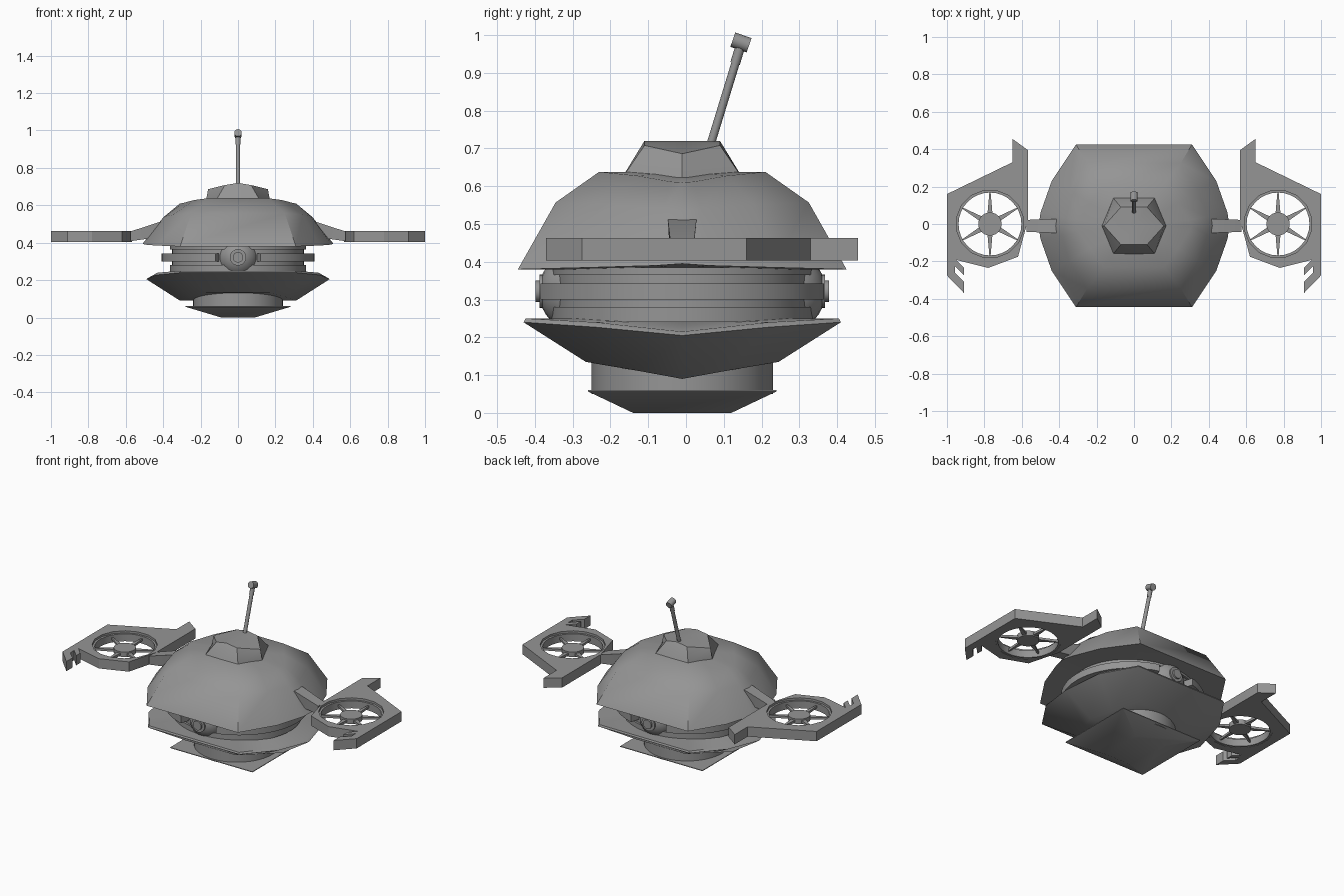
import bpy, bmesh, math
from mathutils import Matrix, Vector

if "Cube" in bpy.data.objects:
    bpy.data.objects.remove(bpy.data.objects["Cube"])

OY = -0.01  # body centre along y
grey = bpy.data.materials.new("hull grey")
grey.diffuse_color = (0.3, 0.3, 0.3, 1)
grey.use_nodes = True
grey.node_tree.nodes["Principled BSDF"].inputs["Base Color"].default_value = grey.diffuse_color


def finish(name, bm, angle=30):
    bmesh.ops.recalc_face_normals(bm, faces=bm.faces)
    me = bpy.data.meshes.new(name)
    bm.to_mesh(me)
    bm.free()
    ob = bpy.data.objects.new(name, me)
    bpy.context.collection.objects.link(ob)
    me.materials.append(grey)
    bpy.ops.object.select_all(action='DESELECT')
    ob.select_set(True)
    bpy.context.view_layer.objects.active = ob
    bpy.ops.object.shade_smooth_by_angle(angle=math.radians(angle))
    return ob


def bridge(bm, a, b):
    n = len(a)
    for i in range(n):
        bm.faces.new((a[i], a[(i + 1) % n], b[(i + 1) % n], b[i]))


def loft(name, quarters, z_bottom, z_top, angle=30):
    """Skin between rings; each ring is a quarter outline mirrored in x and y."""
    bm = bmesh.new()
    rings = []
    for q in quarters:
        pts = []
        for sx, sy, rev in ((1, -1, 0), (1, 1, 1), (-1, 1, 0), (-1, -1, 1)):
            for x, y, z in (reversed(q) if rev else q):
                p = Vector((sx * x, sy * y + OY, z))
                if all((p - o).length > 1e-5 for o in pts):
                    pts.append(p)
        rings.append([bm.verts.new(p) for p in pts])
    for a, b in zip(rings, rings[1:]):
        bridge(bm, a, b)
    for ring, z in ((rings[0], z_bottom), (rings[-1], z_top)):
        c = bm.verts.new((0, OY, z))
        for i in range(len(ring)):
            bm.faces.new((ring[i], ring[(i + 1) % len(ring)], c))
    return finish(name, bm, angle)


def lathe(name, profile, centre=(0, 0), steps=48, sx=1.0):
    """Closed radius/height profile turned around z."""
    bm = bmesh.new()
    cols = []
    for i in range(steps):
        t = 2 * math.pi * i / steps
        cols.append([bm.verts.new((centre[0] + sx * r * math.cos(t),
                                   centre[1] + r * math.sin(t), z)) for r, z in profile])
    for i in range(steps):
        bridge(bm, cols[i], cols[(i + 1) % steps])
    bmesh.ops.remove_doubles(bm, verts=bm.verts, dist=1e-5)
    return finish(name, bm)


def rod(name, a, b, r, sides=12):
    a, b = Vector(a), Vector(b)
    d = b - a
    bm = bmesh.new()
    m = Matrix.Translation((a + b) / 2) @ d.to_track_quat('Z', 'Y').to_matrix().to_4x4()
    bmesh.ops.create_cone(bm, cap_ends=True, segments=sides, radius1=r, radius2=r,
                          depth=d.length, matrix=m)
    return finish(name, bm, 35)


# Upper shell, turret, lower bowl
loft("upper_shell", [
    [(.31, .435, .38), (.44, .24, .385), (.50, .07, .39), (.51, 0, .395)],
    [(.25, .335, .557), (.345, .19, .55), (.39, .05, .54), (.40, 0, .535)],
    [(.16, .22, .638), (.235, .12, .628), (.295, .03, .612), (.31, 0, .61)],
], .38, .638, 48)
loft("turret", [
    [(0, .155, .625), (.11, .152, .625), (.175, 0, .60)],
    [(0, .15, .638), (.11, .148, .638), (.17, 0, .63)],
    [(0, .10, .72), (.07, .10, .708), (.16, 0, .686)],
], .625, .72)
loft("lower_bowl", [
    [(.17, .255, .135), (.25, .12, .112), (.31, 0, .09)],
    [(.31, .42, .24), (.44, .23, .227), (.49, 0, .205)],
    [(.305, .415, .25), (.43, .23, .24), (.475, 0, .215)],
], .09, .25, 40)

# Neck and flared square foot
lathe("neck", [(0, .05), (.24, .05), (.24, .15), (0, .15)], (0, OY))
loft("foot", [[(.09, .13, 0)], [(.28, .25, .057)], [(.28, .25, .061)]], 0, .061)

# Core drum with stepped bands
lathe("core_drum", [(0, .24), (.347, .24), (.347, .28), (.335, .28), (.335, .365),
                    (.347, .365), (.347, .385), (0, .385)], (0, OY), 64, 1.05)

# Middle band, open at the front and back for the eyes
for side, label in ((1, "right"), (-1, "left")):
    bm = bmesh.new()
    prev = None
    for i in range(25):
        t = math.radians(-73 + 146 * i / 24)
        cur = [bm.verts.new((side * 1.04 * r * math.cos(t), OY + r * math.sin(t), z))
               for r, z in ((.32, .30), (.392, .30), (.392, .343), (.32, .343))]
        if prev:
            bridge(bm, prev, cur)
        else:
            bm.faces.new(cur)
        prev = cur
    bm.faces.new(prev)
    finish("band_" + label, bm)

# Eyes, front and back
for s, label in ((-1, "front"), (1, "back")):
    bm = bmesh.new()
    bmesh.ops.create_uvsphere(bm, u_segments=24, v_segments=16, radius=.11,
                              matrix=Matrix.Translation((0, OY + s * .27, .322)))
    finish("eye_" + label, bm, 40)
    rod("eye_rim_" + label, (0, OY + s * .34, .322), (0, OY + s * .378, .322), .044, 24)
    rod("eye_lens_" + label, (0, OY + s * .35, .322), (0, OY + s * .388, .322), .028, 24)

# Antenna
rod("antenna_stalk", (0, .062, .70), (0, .143, .965), .011)
rod("antenna_collar", (0, .13, .925), (0, .143, .968), .013)
rod("antenna_head", (0, .124, .988), (0, .167, .973), .02, 16)

# Wing outline for the right side, with hooked prongs at the front
OUTLINE = [(1, -.275), (.908, -.37), (.908, -.31), (.957, -.262), (.957, -.225),
           (.908, -.275), (.908, -.235), (.95, -.192), (.78, -.235), (.62, -.175),
           (.567, .02), (.567, .395), (.65, .455), (.65, .33), (1, .16)]
FAN = (.77, 0)


def wing_plate(side, label):
    cu = bpy.data.curves.new("wing_outline", 'CURVE')
    cu.dimensions = '2D'
    cu.fill_mode = 'BOTH'
    cu.extrude = .03
    hole = [(FAN[0] + .182 * math.cos(math.pi * (i + .5) / 8),
             FAN[1] + .182 * math.sin(math.pi * (i + .5) / 8)) for i in range(16)]
    for pts in (OUTLINE, hole):
        sp = cu.splines.new('POLY')
        sp.points.add(len(pts) - 1)
        for p, (x, y) in zip(sp.points, pts):
            p.co = (side * x, y, 0, 1)
        sp.use_cyclic_u = True
    tmp = bpy.data.objects.new("wing_outline", cu)
    bpy.context.collection.objects.link(tmp)
    dg = bpy.context.evaluated_depsgraph_get()
    me = bpy.data.meshes.new_from_object(tmp.evaluated_get(dg))
    bm = bmesh.new()
    bm.from_mesh(me)
    bpy.data.objects.remove(tmp)
    bmesh.ops.remove_doubles(bm, verts=bm.verts, dist=1e-5)
    bmesh.ops.translate(bm, verts=bm.verts, vec=(0, 0, .433))
    finish("wing_" + label, bm)


for side, label in ((1, "right"), (-1, "left")):
    wing_plate(side, label)
    c = (side * FAN[0], FAN[1])
    # Fan rim, hub and six tapered blades
    lathe("fan_rim_" + label, [(.168, .405), (.186, .405), (.186, .45), (.168, .45)], c, 32)
    lathe("fan_hub_" + label, [(0, .415), (.062, .415), (.062, .445), (0, .445)], c, 24)
    bm = bmesh.new()
    for k in range(6):
        m = (Matrix.Translation((c[0], c[1], 0))
             @ Matrix.Rotation(math.radians(90 + 60 * k), 4, 'Z'))
        lo, hi = [[bm.verts.new(m @ Vector((x, y, z))) for x, y in
                   ((.05, -.014), (.172, -.003), (.172, .003), (.05, .014))]
                  for z in (.422, .436)]
        bridge(bm, lo, hi)
        bm.faces.new(lo)
        bm.faces.new(hi)
    finish("fan_blades_" + label, bm)
    # Strut joining the shell to the wing
    bm = bmesh.new()
    ends = []
    for x, zb, zt, w0, w1 in ((.36, .44, .515, .038, .030), (.42, .43, .511, .038, .030),
                              (.575, .408, .46, .032, .032)):
        ends.append([bm.verts.new((side * x, OY + y, z)) for y, z in
                     ((-w1, zb), (w1, zb), (w0, zt), (-w0, zt))])
    bridge(bm, ends[0], ends[1])
    bridge(bm, ends[1], ends[2])
    bm.faces.new(ends[0])
    bm.faces.new(ends[2])
    finish("strut_" + label, bm)
